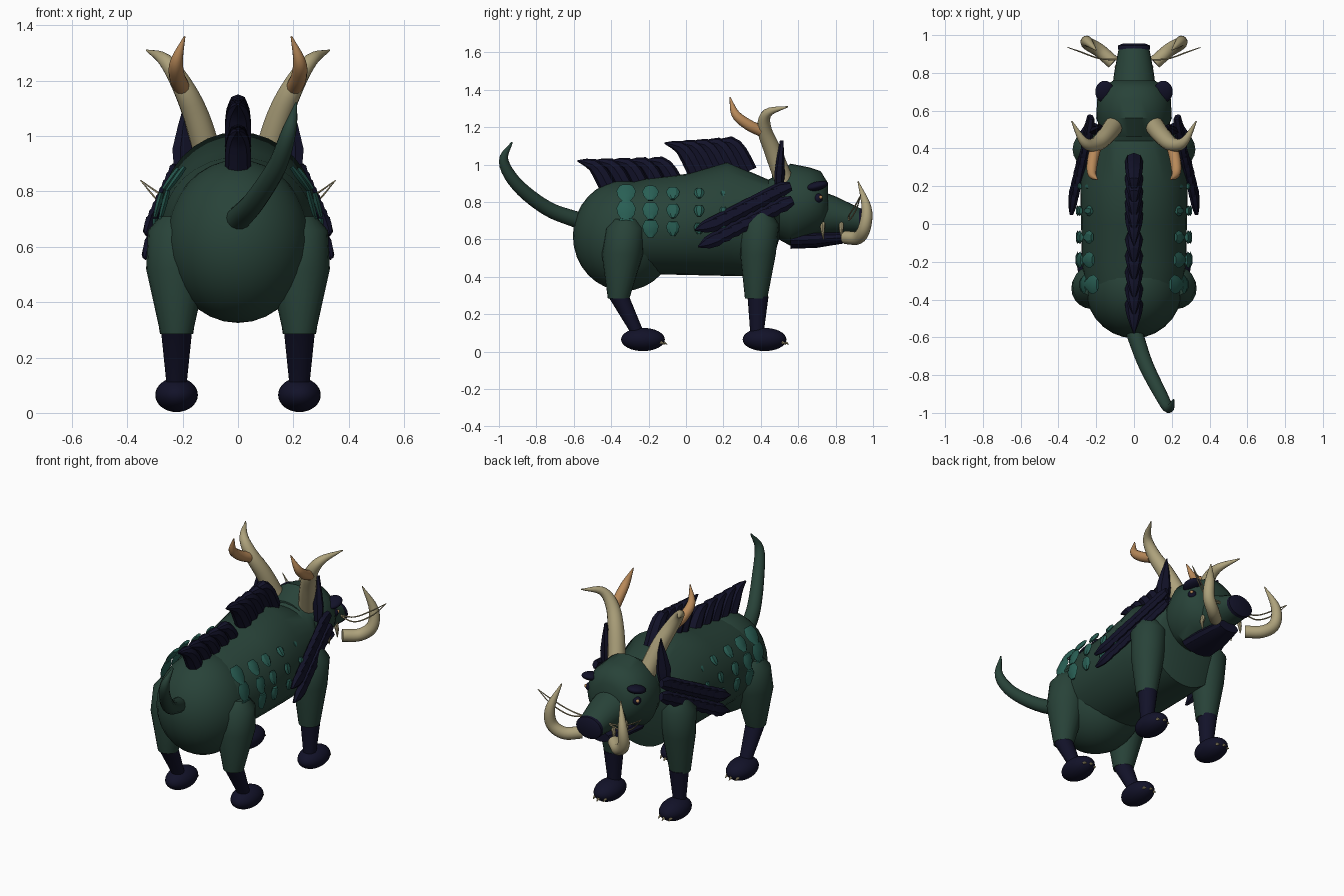
import bpy, bmesh, math
from mathutils import Vector, Matrix

cube = bpy.data.objects.get("Cube")
if cube:
    bpy.data.objects.remove(cube, do_unlink=True)


def material(name, rgb):
    m = bpy.data.materials.new(name)
    m.use_nodes = True
    m.diffuse_color = (*rgb, 1)
    m.node_tree.nodes["Principled BSDF"].inputs["Base Color"].default_value = (*rgb, 1)
    return m


GREEN = material("dark green hide", (0.021, 0.055, 0.040))
NAVY = material("midnight blue hair", (0.006, 0.006, 0.022))
TEAL = material("teal scale", (0.022, 0.115, 0.090))
BONE = material("pale bone", (0.42, 0.36, 0.20))
AMBER = material("amber horn", (0.48, 0.25, 0.10))
X, Y, Z = Vector((1, 0, 0)), Vector((0, 1, 0)), Vector((0, 0, 1))


def finish(name, bm, mat, angle=40):
    bmesh.ops.recalc_face_normals(bm, faces=bm.faces)
    mesh = bpy.data.meshes.new(name)
    bm.to_mesh(mesh)
    bm.free()
    mesh.materials.append(mat)
    mesh.shade_smooth()
    mesh.set_sharp_from_angle(angle=math.radians(angle))
    obj = bpy.data.objects.new(name, mesh)
    bpy.context.collection.objects.link(obj)
    return obj


def add_loft(bm, rings, n):
    """Skin closed rings given as (centre, u axis, v axis)."""
    loops = []
    for c, u, v in rings:
        steps = [2 * math.pi * i / n for i in range(n)]
        loops.append([bm.verts.new(c + u * math.cos(a) + v * math.sin(a)) for a in steps])
    for a, b in zip(loops, loops[1:]):
        for i in range(n):
            j = (i + 1) % n
            bm.faces.new((a[i], a[j], b[j], b[i]))
    bm.faces.new(loops[0])
    bm.faces.new(loops[-1])


def barrel(name, sections, mat, n=32, angle=40):
    """Loft along y from (y, z, half width, half height) sections."""
    bm = bmesh.new()
    add_loft(bm, [(Vector((0, y, z)), X * rx, Z * rz) for y, z, rx, rz in sections], n)
    return finish(name, bm, mat, angle)


def limb(name, x, sections, mat, n=20):
    """Loft upward from (y, z, radius) sections."""
    bm = bmesh.new()
    add_loft(bm, [(Vector((x, y, z)), X * r, Y * r) for y, z, r in sections], n)
    return finish(name, bm, mat)


def add_tube(bm, points, radii, n=12, steps=5):
    """Round tapered tube through a smooth path."""
    pts = [Vector((*p, r)) for p, r in zip(points, radii)]
    pts = [pts[0] * 2 - pts[1]] + pts + [pts[-1] * 2 - pts[-2]]
    path = []
    for a, b, c, d in zip(pts, pts[1:], pts[2:], pts[3:]):
        for k in range(steps):
            t = k / steps
            path.append(0.5 * (2 * b + (c - a) * t + (2 * a - 5 * b + 4 * c - d) * t * t
                               + (3 * b - a - 3 * c + d) * t ** 3))
    path.append(pts[-2])
    rings, u = [], X
    for i, p in enumerate(path):
        tan = (path[min(i + 1, len(path) - 1)] - path[max(i - 1, 0)]).xyz.normalized()
        u = u - tan * u.dot(tan)
        u = u.normalized() if u.length > 0.01 else tan.orthogonal().normalized()
        r = max(p.w, 0.002)
        rings.append((p.xyz, u * r, tan.cross(u) * r))
    add_loft(bm, rings, n)


def tube(name, points, radii, mat, n=12):
    bm = bmesh.new()
    add_tube(bm, points, radii, n)
    return finish(name, bm, mat, 50)


def add_petal(bm, base, direction, normal, length, width, thick, shape, n=6):
    """Flat tapering blade; shape lists the relative width from root to tip."""
    d = direction.normalized()
    nor = (normal - d * normal.dot(d)).normalized()
    u = d.cross(nor)
    rings = [(base + d * length * i / (len(shape) - 1), u * width * w, nor * thick * (0.4 + 0.6 * w))
             for i, w in enumerate(shape)]
    add_loft(bm, rings, n)


def ellipsoid(name, centre, radii, mat, turn=0):
    bm = bmesh.new()
    m = Matrix.Translation(centre) @ Matrix.Rotation(turn, 4, 'X') @ Matrix.Diagonal((*radii, 1))
    bmesh.ops.create_uvsphere(bm, u_segments=28, v_segments=16, radius=1, matrix=m)
    return finish(name, bm, mat, 60)


# Trunk, rump, head and snout
barrel("trunk", [(-.40, .65, .24, .23), (-.22, .67, .275, .255), (0, .68, .28, .27),
                 (.22, .71, .285, .305), (.44, .66, .245, .26), (.50, .78, .18, .17)], GREEN)
ellipsoid("rump", (0, -.33, .62), (.26, .275, .295), GREEN)
barrel("head", [(.46, .78, .16, .16), (.56, .785, .20, .22), (.66, .80, .195, .185),
                (.72, .80, .165, .165), (.76, .79, .11, .11)], GREEN)
barrel("snout", [(.68, .745, .12, .13), (.80, .73, .105, .10), (.935, .70, .08, .065)], GREEN, 24)
barrel("nose_pad", [(.925, .70, .085, .068), (.945, .70, .085, .065), (.955, .70, .06, .045)], NAVY, 24)
barrel("lower_jaw", [(.56, .595, .11, .045), (.70, .60, .10, .045), (.84, .61, .07, .032)], NAVY, 12, 30)

# Tail
tube("tail", [(0, -.57, .70), (.06, -.74, .765), (.14, -.90, .89), (.185, -.975, 1.02), (.21, -.93, 1.12)],
     [.045, .04, .035, .026, .004], GREEN, 14)

# Crest of swept back tufts in two runs
for name, start, step, low, rise in (("rear_crest", -.42, .09, .885, .003), ("shoulder_crest", .045, .067, .98, .006)):
    bm = bmesh.new()
    for i in range(5):
        y, z = start + step * i, low + rise * i
        path = [(0, y + .02, z - .04), (0, y - .03, z + .06), (0, y - .08, z + .115), (0, y - .16, z + .135 - rise * i)]
        add_tube(bm, path, [.048, .046, .034, .004], 8, 2)
    finish(name, bm, NAVY, 30)

for side, s in (("left", 1), ("right", -1)):
    # Legs, paws and claws
    for leg, thigh, shin, paw_y in (
            ("hind", [(-.36, .285, .058), (-.34, .52, .11), (-.325, .66, .103), (-.32, .71, .06)],
             [(-.255, .08, .038), (-.27, .12, .038), (-.36, .295, .056)], -.23),
            ("front", [(.375, .285, .06), (.385, .52, .095), (.395, .68, .103), (.40, .74, .06)],
             [(.38, .08, .036), (.38, .12, .038), (.385, .295, .056)], .42)):
        limb(f"{side}_{leg}_thigh", s * .222, thigh, GREEN)
        limb(f"{side}_{leg}_shin", s * .222, shin, NAVY)
        ellipsoid(f"{side}_{leg}_paw", (s * .222, paw_y, .065), (.077, .117, .062), NAVY)
        bm = bmesh.new()
        for k in (-1, 0, 1):
            x, y = s * .222 + k * .035, paw_y + .10 - abs(k) * .015
            add_tube(bm, [(x, y - .02, .05), (x, y + .01, .05), (x, y + .03, .038)], [.011, .009, .002], 6, 2)
        finish(f"{side}_{leg}_claws", bm, BONE)

    # Antler with a forked tine
    tube(f"{side}_antler", [(s * .10, .53, .90), (s * .15, .465, 1.07), (s * .205, .42, 1.19),
                            (s * .265, .435, 1.275), (s * .33, .545, 1.31)],
         [.052, .047, .038, .025, .003], BONE, 14)
    tube(f"{side}_antler_tine", [(s * .205, .40, 1.18), (s * .22, .33, 1.215), (s * .222, .265, 1.27),
                                 (s * .193, .235, 1.36)], [.03, .029, .023, .003], AMBER)

    # Tusk, teeth and whiskers
    tube(f"{side}_tusk", [(s * .11, .855, .61), (s * .185, .92, .61), (s * .245, .955, .665),
                          (s * .245, .965, .77), (s * .20, .92, .91)],
         [.036, .036, .034, .027, .003], BONE, 14)
    bm = bmesh.new()
    for y, x in ((.73, .095), (.83, .08)):
        add_tube(bm, [(s * x, y, .69), (s * (x + .012), y, .65), (s * (x + .01), y + .005, .60)], [.014, .011, .002], 8, 2)
    finish(f"{side}_teeth", bm, BONE)
    bm = bmesh.new()
    for lift in (0, .03):
        add_tube(bm, [(s * .075, .87, .72), (s * .18, .875, .705 + lift), (s * .28, .91, .76 + lift),
                      (s * .352, .935, .84)], [.005, .004, .004, .002], 5)
    finish(f"{side}_whiskers", bm, BONE)

    # Eye, brow and ear
    ellipsoid(f"{side}_eye", (s * .157, .705, .82), (.026, .026, .026), NAVY)
    ellipsoid(f"{side}_eye_glint", (s * .175, .72, .826), (.010, .010, .010), AMBER)
    ellipsoid(f"{side}_brow", (s * .155, .70, .885), (.05, .06, .024), NAVY, .25)
    bm = bmesh.new()
    add_petal(bm, Vector((s * .20, .495, .86)), Vector((-s * .05, .06, 1)), Vector((s * .4, 1, 0)),
              .27, .045, .025, (.7, 1, .6, .05))
    finish(f"{side}_ear", bm, NAVY, 30)

    # Shoulder mane of overlapping blades running down and back
    bm = bmesh.new()
    for i in range(8):
        t = i / 7
        root = Vector((s * (.225 + .085 * t), .56 - .36 * t, .86 - .185 * t))
        for drop in (0, 1):
            start = root + Vector((s * .005 * drop, .01 * drop, .025 - .075 * drop))
            add_petal(bm, start, Vector((s * .12, -.85, -.28 - .1 * drop)), Vector((s, .1, .25)),
                      .16, .042, .022, (.6, 1, .8, .1))
    finish(f"{side}_shoulder_mane", bm, NAVY, 30)

    # Flank scales, shrinking toward the shoulder
    bm = bmesh.new()
    for col, y in enumerate((-.32, -.19, -.07, .07, .20)):
        size = .052 - .008 * col
        for row in range(3):
            z = .84 - .09 * row
            k = (z - .68) / .27
            wide = .258 if col == 0 else .28
            out = Vector((s * math.sqrt(1 - k * k), 0, k)).normalized()
            centre = Vector((s * (wide * math.sqrt(1 - k * k) + .006), y, z))
            down = Vector((s * k, 0, -math.sqrt(1 - k * k)))
            add_petal(bm, centre - down * size + out * .012, down, out, size * 2.1, size, .012, (.65, 1, .85, .35))
    finish(f"{side}_flank_scales", bm, TEAL, 30)
